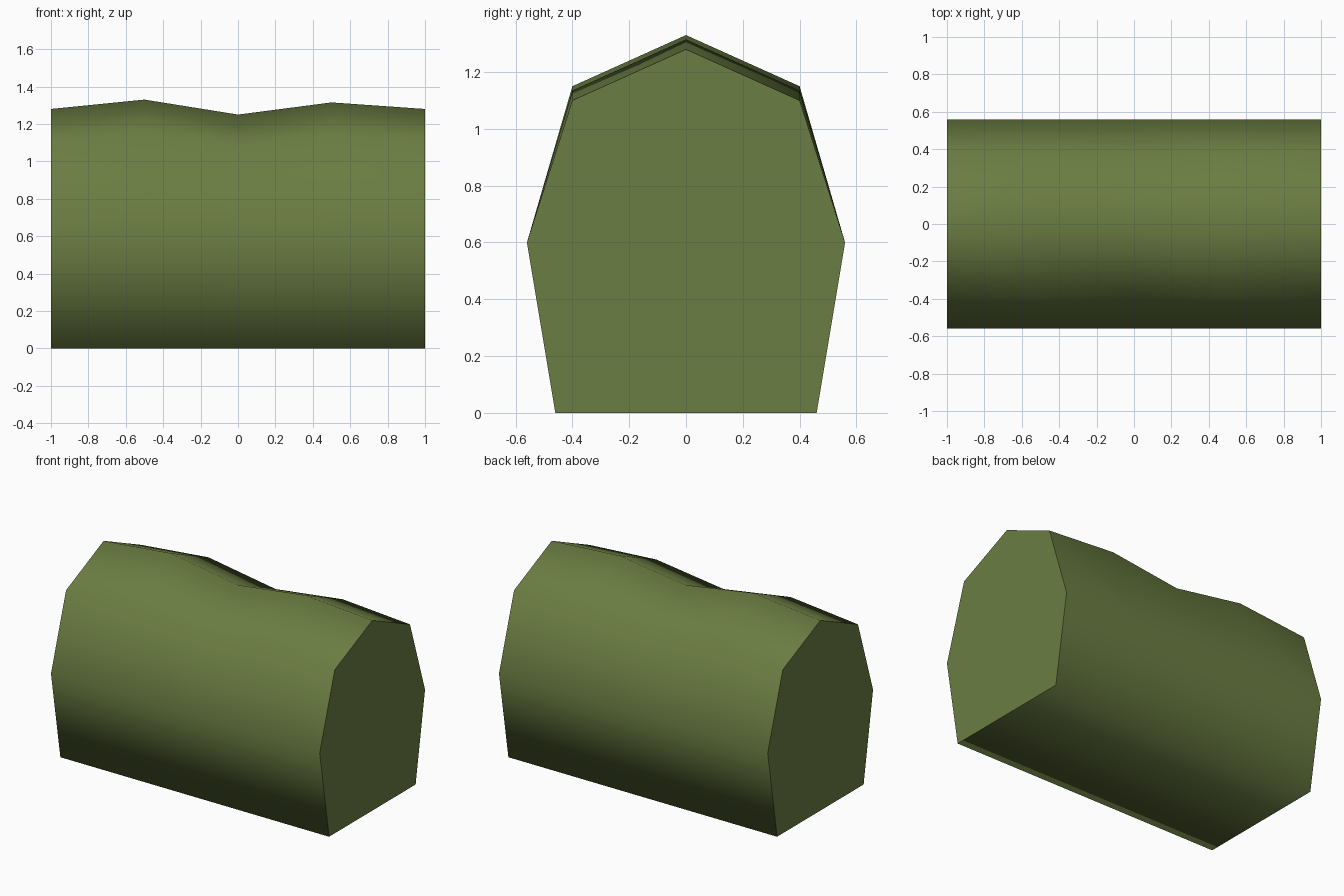
import bpy
import bmesh

cube = bpy.data.objects.get("Cube")
if cube:
    bpy.data.objects.remove(cube, do_unlink=True)

# Fabric colour
olive = bpy.data.materials.new("olive_green")
olive.use_nodes = True
colour = (0.147, 0.205, 0.055, 1)
olive.diffuse_color = colour
olive.node_tree.nodes["Principled BSDF"].inputs["Base Color"].default_value = colour

# Half outline (y, z, share of the ridge sag), and ridge height offset at each station x
half = [(0.46, 0, 0), (0.56, 0.6, 0), (0.4, 1.1, 1)]
ridge = (0, 1.28, 1)
stations = [(-1, 0), (-0.5, 0.05), (0, -0.03), (0.5, 0.035), (1, 0)]
outline = half + [ridge] + [(-y, z, s) for y, z, s in reversed(half)]

# Loft the closed cover through the stations
bm = bmesh.new()
rings = [[bm.verts.new((x, y, z + s * lift)) for y, z, s in outline]
         for x, lift in stations]
count = len(outline)
for a, b in zip(rings, rings[1:]):
    for i in range(count):
        j = (i + 1) % count
        bm.faces.new((a[i], a[j], b[j], b[i])).smooth = True

# Flat end panels with crisp borders
for ring in (rings[0], rings[-1]):
    cap = bm.faces.new(ring)
    for edge in cap.edges:
        edge.smooth = False
bmesh.ops.recalc_face_normals(bm, faces=bm.faces)

mesh = bpy.data.meshes.new("canopy_cover")
bm.to_mesh(mesh)
bm.free()
mesh.materials.append(olive)
cover = bpy.data.objects.new("canopy_cover", mesh)
bpy.context.collection.objects.link(cover)
